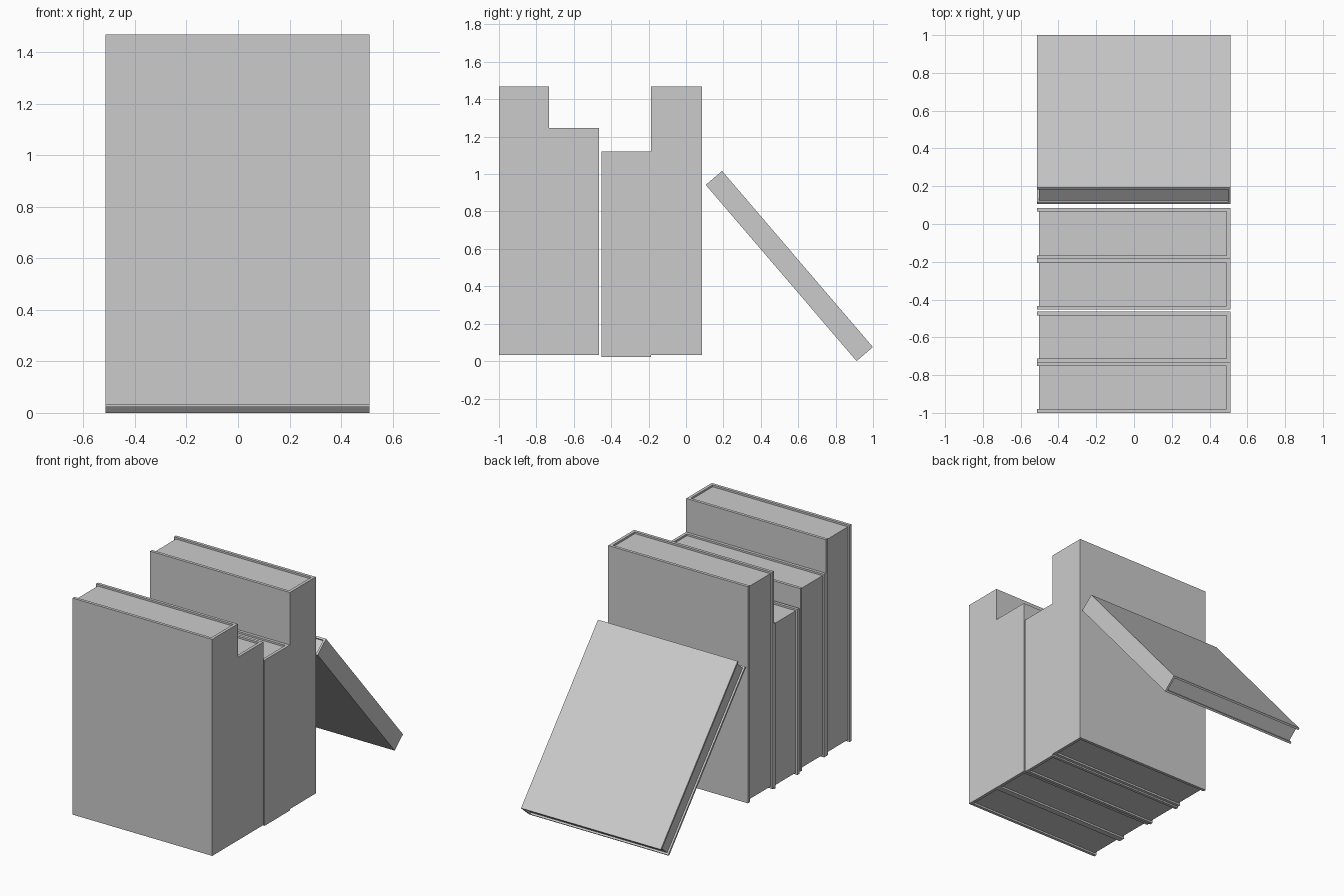
import bpy, bmesh, math
from mathutils import Matrix

if "Cube" in bpy.data.objects:
    bpy.data.objects.remove(bpy.data.objects["Cube"])

X0, X1 = -0.514, 0.511   # fore edge and spine
COVER = 0.02             # cover board thickness
RECESS = 0.012           # how far the pages sit inside the cover


def prism(name, outline, z0, z1, matrix):
    """Extrude an xy outline from z0 to z1."""
    bm = bmesh.new()
    face = bm.faces.new([bm.verts.new((x, y, z0)) for x, y in outline])
    ext = bmesh.ops.extrude_face_region(bm, geom=[face])
    top = [v for v in ext["geom"] if isinstance(v, bmesh.types.BMVert)]
    bmesh.ops.translate(bm, verts=top, vec=(0, 0, z1 - z0))
    bmesh.ops.recalc_face_normals(bm, faces=bm.faces)
    mesh = bpy.data.meshes.new(name)
    bm.to_mesh(mesh)
    bm.free()
    obj = bpy.data.objects.new(name, mesh)
    obj.matrix_world = matrix
    bpy.context.collection.objects.link(obj)


def book(name, y, z, thick, height, cover=COVER, tilt=0.0):
    m = Matrix.Translation((0, y, z)) @ Matrix.Rotation(tilt, 4, 'X')
    c, t = cover, thick
    # C-shaped cover: two boards joined by the spine
    prism(name + "_cover",
          [(X0, 0), (X1, 0), (X1, t), (X0, t),
           (X0, t - c), (X1 - c, t - c), (X1 - c, c), (X0, c)],
          0, height, m)
    # Page block, recessed at top, bottom and fore edge
    px = X0 + RECESS
    prism(name + "_pages",
          [(px, c), (X1 - c, c), (X1 - c, t - c), (px, t - c)],
          RECESS, height - RECESS, m)


# Row of upright books: y start, z start, thickness, height
upright = [(-1.0, 0.032, 0.268, 1.436),
           (-0.732, 0.032, 0.268, 1.214),
           (-0.453, 0.022, 0.267, 1.098),
           (-0.186, 0.032, 0.271, 1.436)]
for i, dims in enumerate(upright, 1):
    book(f"upright_book_{i}", *dims)

# Thin book leaning against the row
book("leaning_book", 0.912, 0.0, 0.115, 1.24, cover=0.013,
     tilt=math.atan2(0.805, 0.94))
